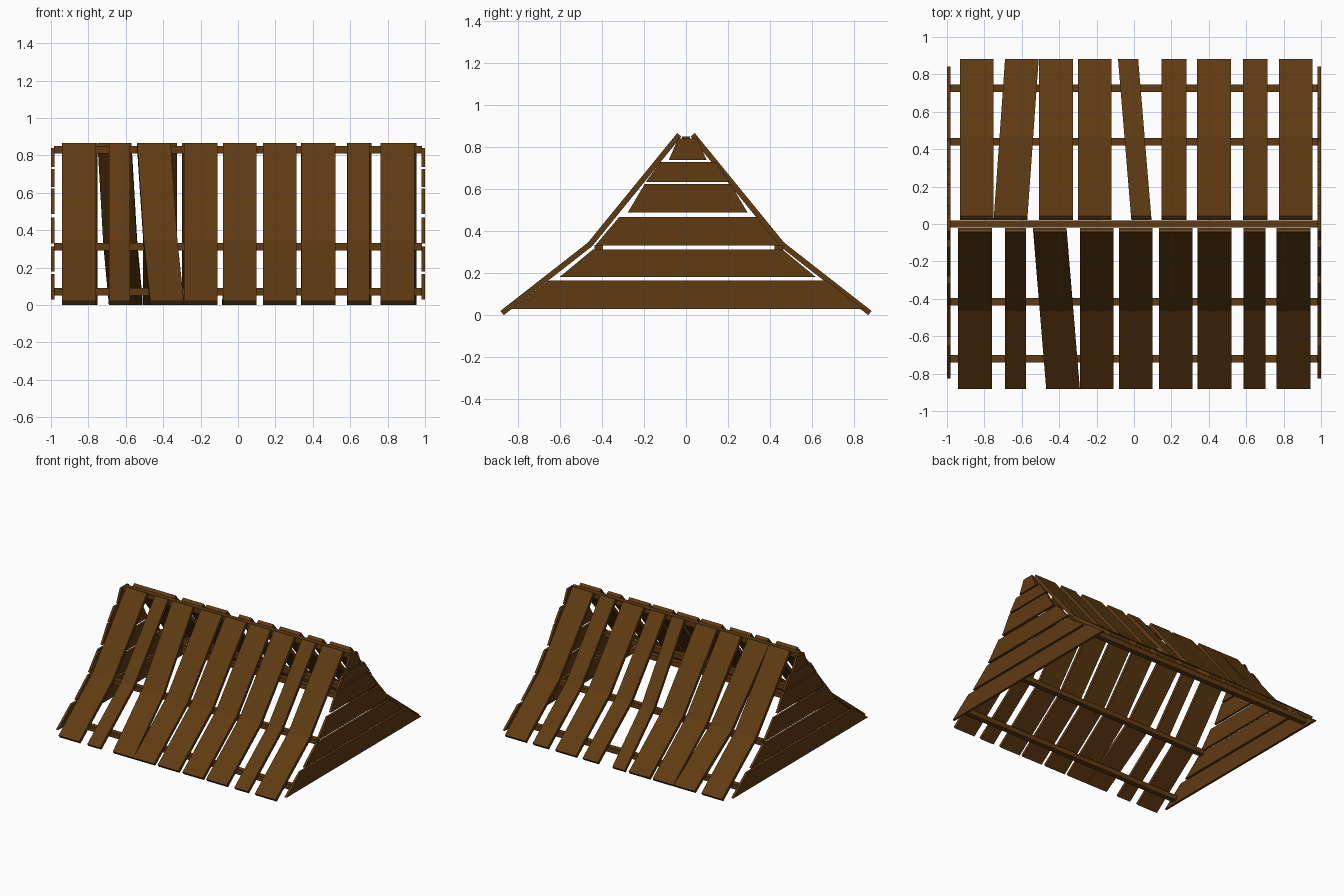
import bpy, bmesh

if "Cube" in bpy.data.objects:
    bpy.data.objects.remove(bpy.data.objects["Cube"])

wood = bpy.data.materials.new("dark_brown_wood")
wood.diffuse_color = (0.115, 0.043, 0.006, 1)
wood.use_nodes = True
wood.node_tree.nodes["Principled BSDF"].inputs["Base Color"].default_value = wood.diffuse_color


def prism(name, ring_a, ring_b):
    """Solid between two matching rings of 3D points."""
    bm = bmesh.new()
    a = [bm.verts.new(p) for p in ring_a]
    b = [bm.verts.new(p) for p in ring_b]
    bm.faces.new(a)
    bm.faces.new(b[::-1])
    n = len(a)
    for i in range(n):
        j = (i + 1) % n
        bm.faces.new((a[i], b[i], b[j], a[j]))
    bmesh.ops.recalc_face_normals(bm, faces=bm.faces)
    me = bpy.data.meshes.new(name)
    bm.to_mesh(me)
    bm.free()
    me.materials.append(wood)
    ob = bpy.data.objects.new(name, me)
    bpy.context.collection.objects.link(ob)
    return ob


# Bent plank cross-section (y, z): outer face down, inner face back up
PROFILE = [(0.042, 0.865), (0.466, 0.345), (0.882, 0.020),
           (0.866, 0.000), (0.446, 0.327), (0.022, 0.849)]


def roof_plank(name, side, x_top, x_bottom, width):
    def ring(offset):
        pts = []
        for y, z in PROFILE:
            t = (y - 0.03) / 0.845          # slant from ridge to eave
            pts.append((x_top + (x_bottom - x_top) * t + offset, side * y, z))
        return pts
    prism(name, ring(0), ring(width))


# Roof planks: left edge at ridge, left edge at eave, width
front = [(-0.94, -0.94, 0.18), (-0.69, -0.69, 0.112), (-0.54, -0.47, 0.18),
         (-0.29, -0.29, 0.18), (-0.08, -0.08, 0.18), (0.135, 0.135, 0.177),
         (0.34, 0.34, 0.18), (0.585, 0.585, 0.117), (0.763, 0.763, 0.18)]
back = [(-0.93, -0.93, 0.18), (-0.75, -0.69, 0.18), (-0.507, -0.507, 0.18),
        (-0.30, -0.30, 0.18), (-0.015, -0.085, 0.108), (0.148, 0.148, 0.132),
        (0.338, 0.338, 0.18), (0.583, 0.583, 0.13), (0.774, 0.774, 0.18)]
for label, side, planks in (("front", -1, front), ("back", 1, back)):
    for i, (xt, xb, w) in enumerate(planks):
        roof_plank(f"{label}_roof_plank_{i + 1}", side, xt, xb, w)


def beam(name, y, z, h=0.02):
    sq = [(-h, -h), (h, -h), (h, h), (-h, h)]
    prism(name, [(-0.985, y + a, z + b) for a, b in sq],
          [(0.985, y + a, z + b) for a, b in sq])


# Long beams under the planks
beam("ridge_beam", 0, 0.83)
beam("back_middle_beam", 0.44, 0.312)
beam("front_middle_beam", -0.415, 0.312)
beam("back_lower_beam", 0.725, 0.07)
beam("front_lower_beam", -0.72, 0.07)

# Gable end boards: z bottom, z top, half width at bottom, half width at top
boards = [(0.03, 0.165, 0.835, 0.66), (0.18, 0.312, 0.61, 0.45),
          (0.33, 0.467, 0.44, 0.325), (0.487, 0.622, 0.285, 0.205),
          (0.632, 0.727, 0.20, 0.13), (0.737, 0.84, 0.09, 0.045)]
for label, s in (("left", -1), ("right", 1)):
    for i, (z0, z1, w0, w1) in enumerate(boards):
        q = [(-w0, z0), (w0, z0), (w1, z1), (-w1, z1)]
        prism(f"{label}_gable_board_{i + 1}",
              [(s * 0.982, y + 0.008, z) for y, z in q],
              [(s * 1.0, y + 0.008, z) for y, z in q])
